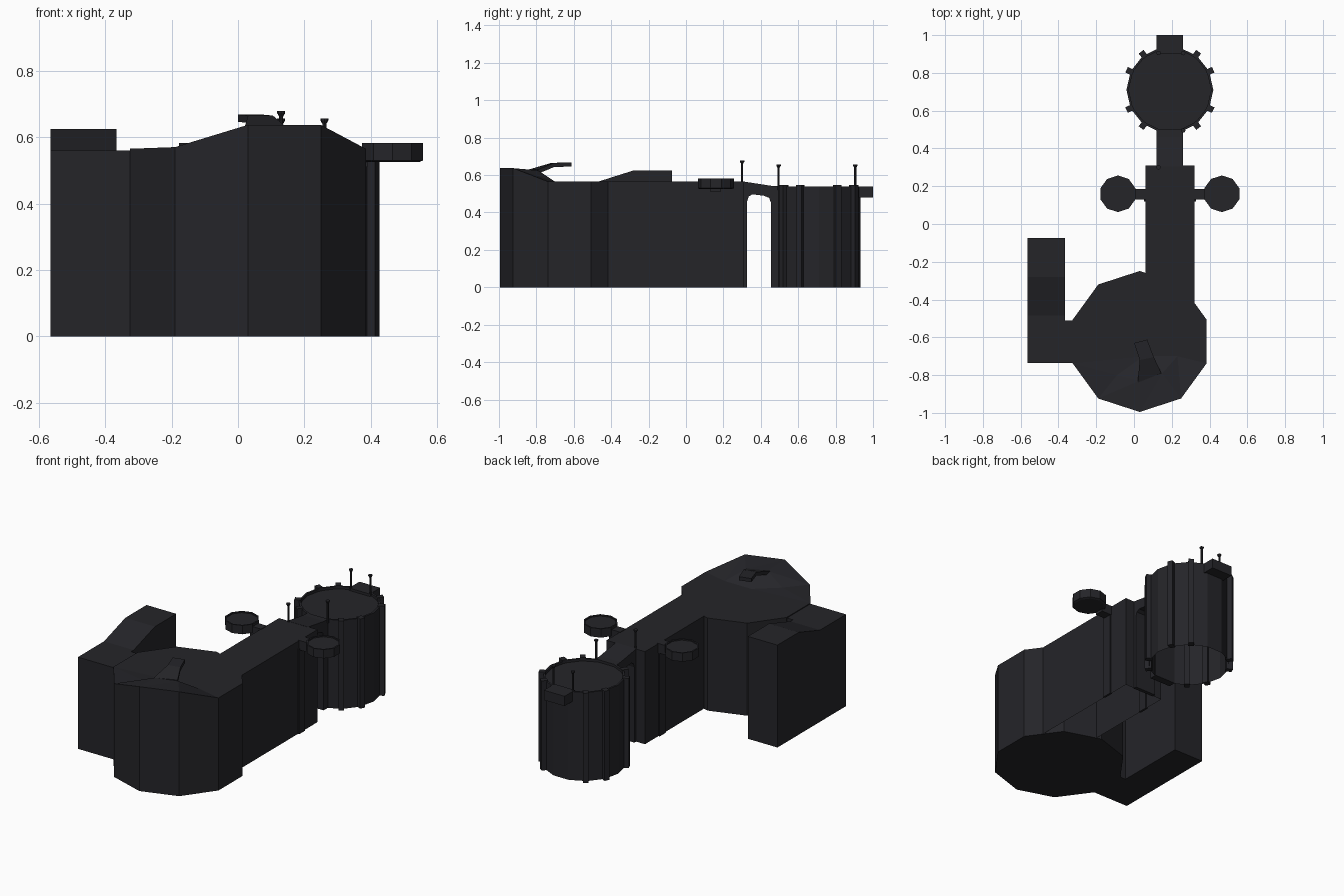
import bpy, bmesh
from math import sin, cos, pi, radians

if "Cube" in bpy.data.objects:
    bpy.data.objects.remove(bpy.data.objects["Cube"])

mat = bpy.data.materials.new("dark_stone")
mat.diffuse_color = (0.018, 0.018, 0.022, 1)
mat.use_nodes = True
mat.node_tree.nodes["Principled BSDF"].inputs["Base Color"].default_value = mat.diffuse_color


def finish(name, bm):
    bmesh.ops.recalc_face_normals(bm, faces=bm.faces)
    me = bpy.data.meshes.new(name)
    bm.to_mesh(me)
    bm.free()
    me.materials.append(mat)
    ob = bpy.data.objects.new(name, me)
    bpy.context.collection.objects.link(ob)
    return ob


def prism(name, pts, vec, bottom=True):
    """Extrude a flat outline of 3D points along vec."""
    bm = bmesh.new()
    a = [bm.verts.new(p) for p in pts]
    b = [bm.verts.new([p[i] + vec[i] for i in range(3)]) for p in pts]
    if bottom:
        bm.faces.new(a)
    bm.faces.new(b)
    n = len(pts)
    for i in range(n):
        bm.faces.new((a[i], a[(i + 1) % n], b[(i + 1) % n], b[i]))
    return finish(name, bm)


def box(name, x0, x1, y0, y1, z0, z1, bottom=True):
    pts = [(x0, y0, z0), (x1, y0, z0), (x1, y1, z0), (x0, y1, z0)]
    return prism(name, pts, (0, 0, z1 - z0), bottom)


def ring(cx, cy, r, n, z, start=0.0):
    return [(cx + r * cos(start + 2 * pi * i / n), cy + r * sin(start + 2 * pi * i / n), z)
            for i in range(n)]


def lathe(name, cx, cy, n, profile, cap_bottom=True, start=0.0):
    """Stack of rings given as (radius, z)."""
    bm = bmesh.new()
    rows = [[bm.verts.new(p) for p in ring(cx, cy, r, n, z, start)] for r, z in profile]
    for a, b in zip(rows, rows[1:]):
        for i in range(n):
            bm.faces.new((a[i], a[(i + 1) % n], b[(i + 1) % n], b[i]))
    if cap_bottom:
        bm.faces.new(rows[0])
    bm.faces.new(rows[-1])
    return finish(name, bm)


# Ten-sided main hall, front roof corners raised, sloping to a flat roof
T = 0.565
base = ring(0.03, -0.622, 0.373, 10, 0, radians(-90))
heights = [0.637, 0.637] + [T] * 7 + [0.57]
bm = bmesh.new()
lo = [bm.verts.new(p) for p in base]
up = [bm.verts.new((p[0], p[1], h)) for p, h in zip(base, heights)]
for i in range(10):
    j = (i + 1) % 10
    bm.faces.new((lo[i], lo[j], up[j], up[i]))
bm.faces.new(lo)
A, B, C, D, E = [bm.verts.new(p) for p in (
    (-0.09, -0.80, 0.572), (0.03, -0.83, 0.63), (0.15, -0.79, 0.625),
    (0.23, -0.70, T), (0.05, -0.70, T))]
for f in ((up[9], up[0], B), (up[9], B, A), (up[0], up[1], C), (up[0], C, B),
          (up[1], up[2], D), (up[1], D, C), (A, B, E), (B, C, E), (C, D, E),
          (up[8], up[9], A), (up[8], A, E), (up[2], up[3], D)):
    bm.faces.new(f)
bm.faces.new((D, up[3], up[4], E))
bm.faces.new((E, up[4], up[5], up[6], up[7], up[8]))
finish("main_hall", bm)

# Bent visor standing on the hall roof
bm = bmesh.new()
rows = [((0.02, -0.84, 0.63), (0.145, -0.79, 0.63)),
        ((0.03, -0.72, 0.665), (0.105, -0.705, 0.665)),
        ((0.0, -0.63, 0.668), (0.07, -0.612, 0.668))]
tops = [[bm.verts.new(p) for p in r] for r in rows]
bots = [[bm.verts.new((p[0], p[1], p[2] - 0.022)) for p in r] for r in rows]
for i in range(2):
    t0, t1, b0, b1 = tops[i], tops[i + 1], bots[i], bots[i + 1]
    bm.faces.new((t0[0], t0[1], t1[1], t1[0]))
    bm.faces.new((b0[0], b1[0], b1[1], b0[1]))
    for s in (0, 1):
        bm.faces.new((t0[s], t1[s], b1[s], b0[s]))
for k in (0, 2):
    bm.faces.new((tops[k][0], tops[k][1], bots[k][1], bots[k][0]))
finish("roof_visor", bm)

# Side wing with stepped roof, and its link to the hall
prism("side_wing", [(-0.565, y, z) for y, z in (
    (-0.737, 0), (-0.075, 0), (-0.075, 0.625), (-0.28, 0.625), (-0.485, 0.56), (-0.737, 0.56))],
    (0.2, 0, 0))
box("wing_link", -0.365, -0.322, -0.737, -0.51, 0, 0.56)

# Long corridor block
box("corridor", 0.06, 0.32, -0.44, 0.31, 0, T, bottom=False)

# Bridge with rounded opening and piers
prism("bridge", [(0.12, y, z) for y, z in (
    (0.305, 0), (0.327, 0), (0.327, 0.46), (0.335, 0.485), (0.355, 0.497), (0.415, 0.49),
    (0.445, 0.478), (0.455, 0.45), (0.455, 0), (0.50, 0), (0.50, 0.54), (0.46, 0.542),
    (0.305, 0.566))], (0.14, 0, 0))

# Round tower with sunken deck, open underneath
CX, CY = 0.19, 0.71
lathe("round_tower", CX, CY, 14, [(0.23, 0), (0.23, 0.54), (0.218, 0.54), (0.218, 0.525)],
      cap_bottom=False, start=pi)
box("rear_platform", 0.12, 0.26, 0.90, 1.0, 0.48, 0.54)

# Vertical ribs around the tower
for k, deg in enumerate((25, 53, 127, 155, 205, 233, 307, 335)):
    a = radians(deg)
    u, v = (cos(a), sin(a)), (-sin(a), cos(a))
    pts = [(CX + u[0] * r + v[0] * w, CY + u[1] * r + v[1] * w, 0)
           for r, w in ((0.215, -0.016), (0.253, -0.016), (0.253, 0.016), (0.215, 0.016))]
    prism(f"tower_rib_{k}", pts, (0, 0, 0.547))

# Ten-sided side pads on short arms, mirrored about the corridor
for s, side in ((1, "right"), (-1, "left")):
    lathe(f"{side}_pad", CX + s * 0.275, 0.16, 10,
          [(0.085, 0.525), (0.097, 0.53), (0.097, 0.583), (0.088, 0.583), (0.088, 0.576)],
          start=radians(18))
    x0, x1 = sorted((CX + s * 0.125, CX + s * 0.20))
    box(f"{side}_arm", x0, x1, 0.13, 0.185, 0.51, 0.568)
    x0, x1 = sorted((CX + s * 0.125, CX + s * 0.138))
    box(f"{side}_pilaster", x0, x1, 0.12, 0.18, 0, 0.52)

# Slim lamp posts with flared caps
for k, (x, y, z0, z1) in enumerate(((0.13, 0.30, 0.56, 0.678), (0.26, 0.495, 0.52, 0.656),
                                    (0.13, 0.905, 0.53, 0.656), (0.26, 0.905, 0.53, 0.656))):
    lathe(f"post_{k}", x, y, 8, [(0.006, z0), (0.006, z1 - 0.016), (0.012, z1 - 0.006), (0.012, z1)])
